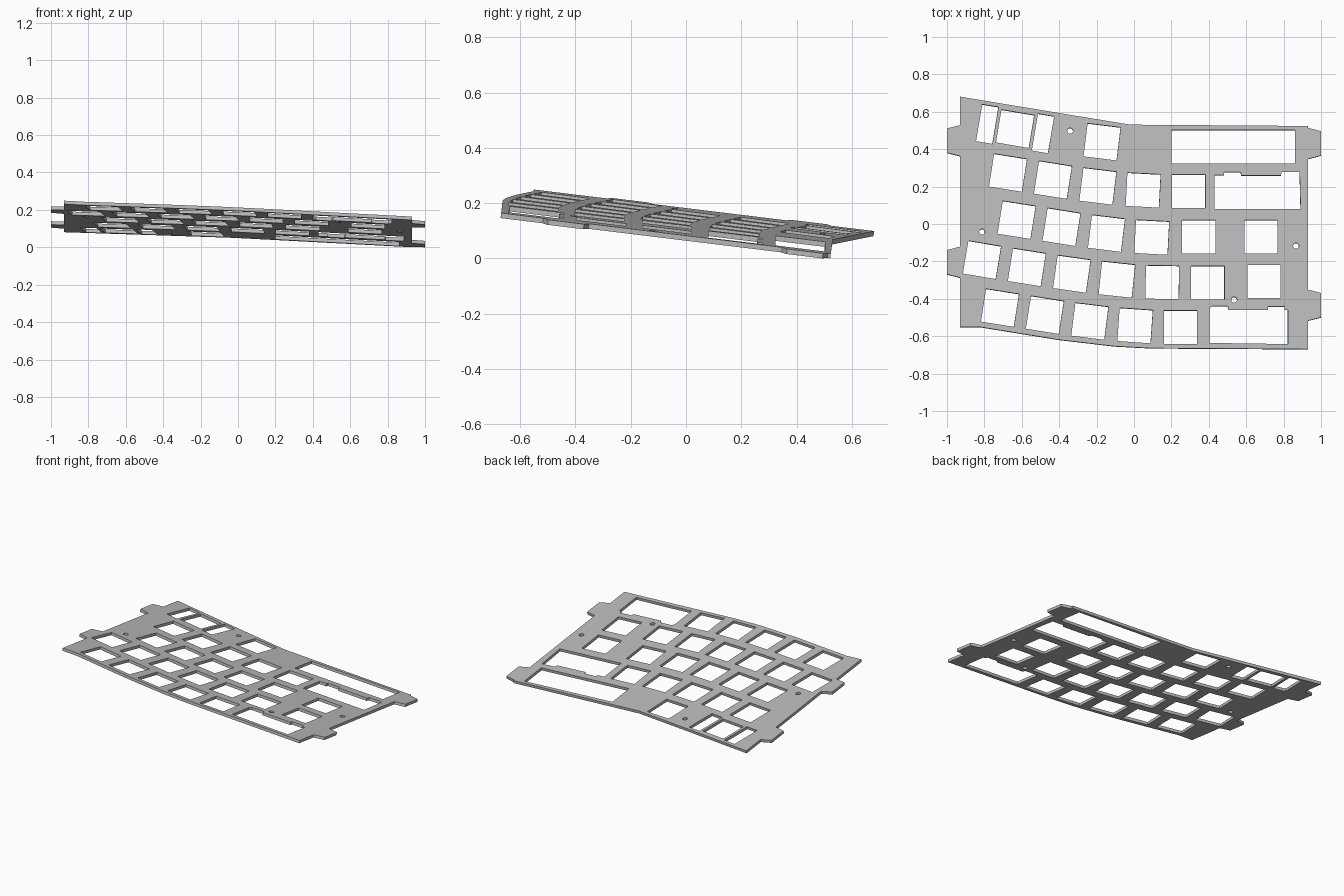
import bpy, bmesh
from math import radians, cos, sin, pi
from mathutils import Matrix, Vector

KEY, PITCH, THICK = 0.178, 0.243, 0.0185

cube = bpy.data.objects.get("Cube")
if cube:
    bpy.data.objects.remove(cube)

curve = bpy.data.curves.new("plate_profile", "CURVE")
curve.dimensions = "2D"
curve.fill_mode = "BOTH"
curve.extrude = THICK / 2


def loop(points):
    """Add a closed outline; inner outlines become holes."""
    spline = curve.splines.new("POLY")
    spline.points.add(len(points) - 1)
    for p, (x, y) in zip(spline.points, points):
        p.co = (x, y, 0, 1)
    spline.use_cyclic_u = True


def rect(x, y, angle=0, w=KEY, h=KEY, shift=0):
    """Rectangular hole turned clockwise by angle, shifted along its own x."""
    c, s = cos(radians(-angle)), sin(radians(-angle))
    corners = [(shift + i * w / 2, j * h / 2)
               for i, j in ((-1, -1), (1, -1), (1, 1), (-1, 1))]
    loop([(x + u * c - v * s, y + u * s + v * c) for u, v in corners])


def key_row(x, y, angles):
    """Key holes that follow a gentle arc from left to right."""
    for a, b in zip(angles, angles[1:] + angles[-1:]):
        rect(x, y, a)
        mid = radians((a + b) / 2)
        x, y = x + PITCH * cos(mid), y - PITCH * sin(mid)


def tab(side, y, down):
    """Mounting tab on a side edge, with sloping ends."""
    pts = [(side * 0.93, y + 0.083), (side, y + 0.065),
           (side, y - 0.065), (side * 0.93, y - 0.083)]
    return pts if down else pts[::-1]


# Outer outline, clockwise from the back corner
loop([(-0.93, 0.68), (-0.4, 0.592), (-0.02, 0.53), (0.93, 0.523)]
     + tab(1, 0.43, True) + tab(1, -0.435, True)
     + [(0.93, -0.67), (0.09, -0.665), (-0.1, -0.655), (-0.4, -0.62),
        (-0.82, -0.552), (-0.93, -0.552)]
     + tab(-1, -0.205, False) + tab(-1, 0.445, False))

# Arced rows of key holes
key_row(-0.674, 0.273, [9, 9, 7, 3, 0])
key_row(-0.628, 0.021, [9, 9, 7, 3])
key_row(-0.813, -0.193, [9.5, 9, 8, 6, 1, 0])
key_row(-0.717, -0.449, [9, 9, 7, 4, 0])

# Separate key holes
for x, y, a in ((-0.171, 0.438, 7), (0.346, -0.07, 0),
                (0.679, -0.07, 0), (0.695, -0.308, 0)):
    rect(x, y, a)

# Back left key hole with a slot on each side
rect(-0.636, 0.508, 9.5)
for side in (-1, 1):
    rect(-0.636, 0.508, 9.5, 0.088, 0.2, side * 0.151)

# Wide openings on the right, two of them notched at the back
rect(0.53, 0.412, 0, 0.66, 0.18)
loop([(0.43, 0.08), (0.89, 0.08), (0.885, 0.278), (0.79, 0.278), (0.785, 0.258),
      (0.573, 0.258), (0.57, 0.276), (0.482, 0.276), (0.48, 0.26), (0.43, 0.26)])
loop([(0.402, -0.637), (0.822, -0.643), (0.822, -0.46), (0.805, -0.46),
      (0.805, -0.443), (0.717, -0.443), (0.715, -0.46), (0.508, -0.46),
      (0.5, -0.44), (0.417, -0.44), (0.402, -0.455)])

# Round screw holes
for x, y in ((-0.342, 0.497), (-0.813, -0.043), (0.535, -0.406), (0.866, -0.118)):
    loop([(x + 0.0155 * cos(i * pi / 12), y + 0.0155 * sin(i * pi / 12))
          for i in range(24)])

# Turn the profile into one solid sheet
profile = bpy.data.objects.new("plate_profile", curve)
bpy.context.collection.objects.link(profile)
bpy.context.view_layer.update()
deps = bpy.context.evaluated_depsgraph_get()
mesh = bpy.data.meshes.new_from_object(profile.evaluated_get(deps))
bpy.data.objects.remove(profile)

# Slope the sheet down towards the back and the right
normal = Vector((0.0535, 0.122, 1)).normalized()
slope = Matrix(((1, 0, normal.x, 0), (0, 1, normal.y, 0),
                (-0.0535, -0.122, normal.z, 0.1235), (0, 0, 0, 1)))
bm = bmesh.new()
bm.from_mesh(mesh)
bm.transform(slope)
bmesh.ops.remove_doubles(bm, verts=bm.verts, dist=0.0002)
bmesh.ops.recalc_face_normals(bm, faces=bm.faces)
for f in bm.faces:
    f.smooth = False
    f.material_index = 0
low = min(v.co.z for v in bm.verts)
bmesh.ops.translate(bm, verts=bm.verts, vec=(0, 0, -low))
bm.to_mesh(mesh)
bm.free()

grey = bpy.data.materials.new("plain grey")
grey.use_nodes = True
color = (0.5, 0.5, 0.5, 1)
grey.diffuse_color = color
grey.node_tree.nodes["Principled BSDF"].inputs["Base Color"].default_value = color
mesh.materials.clear()
mesh.materials.append(grey)

plate = bpy.data.objects.new("switch_plate", mesh)
bpy.context.collection.objects.link(plate)
